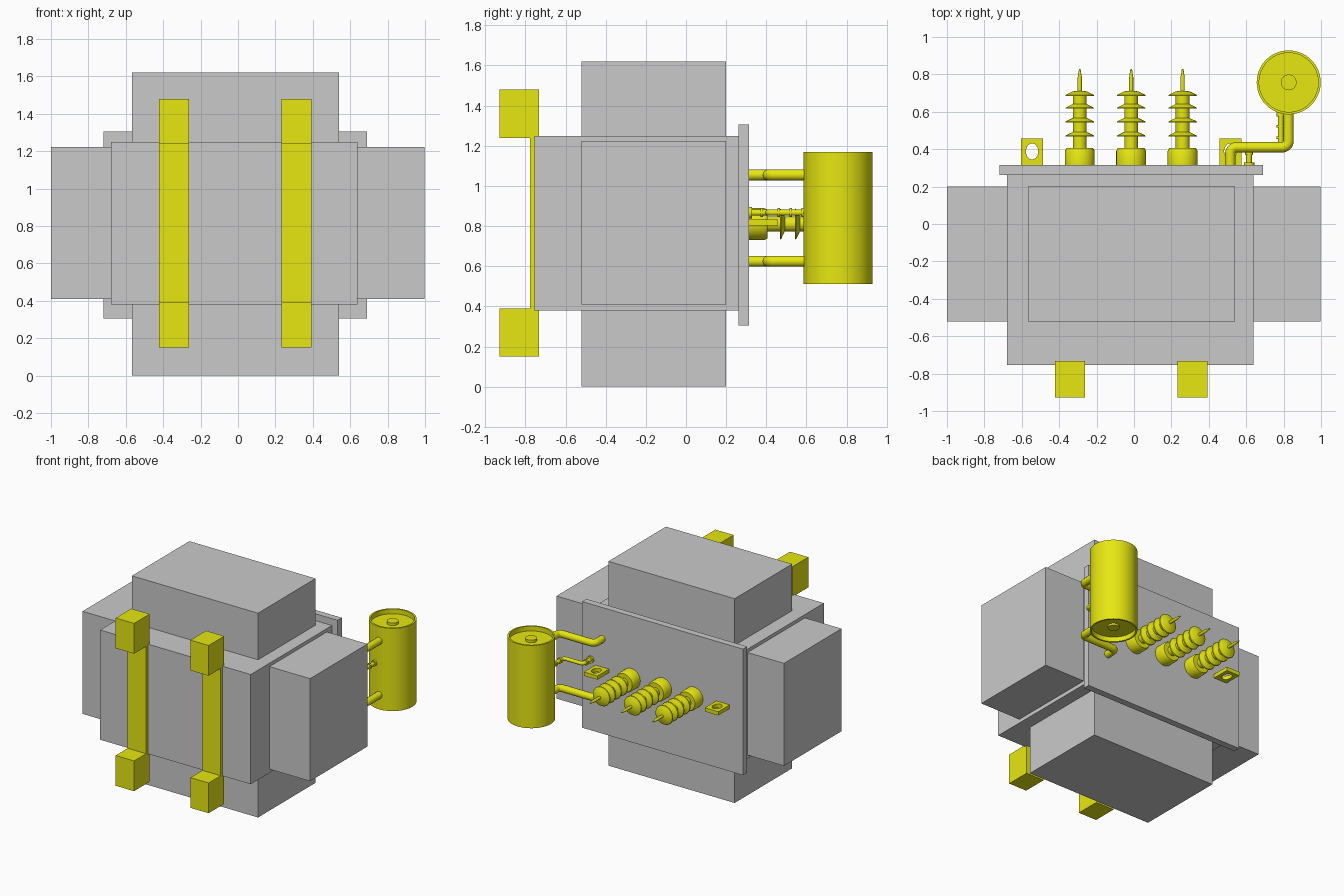
import bpy, bmesh, math
from mathutils import Vector, Matrix

if "Cube" in bpy.data.objects:
    bpy.data.objects.remove(bpy.data.objects["Cube"])


def material(name, rgb):
    m = bpy.data.materials.new(name)
    m.diffuse_color = (*rgb, 1)
    m.use_nodes = True
    m.node_tree.nodes["Principled BSDF"].inputs["Base Color"].default_value = m.diffuse_color
    return m


GREY = material("grey", (0.59, 0.59, 0.59))
YELLOW = material("yellow", (0.80, 0.80, 0.006))


def add_object(name, bm, mat, smooth=False):
    bmesh.ops.recalc_face_normals(bm, faces=bm.faces)
    me = bpy.data.meshes.new(name)
    bm.to_mesh(me)
    bm.free()
    me.materials.append(mat)
    ob = bpy.data.objects.new(name, me)
    bpy.context.collection.objects.link(ob)
    if smooth:
        smooth_object(ob)
    return ob


def smooth_object(ob):
    bpy.ops.object.select_all(action='DESELECT')
    ob.select_set(True)
    bpy.context.view_layer.objects.active = ob
    bpy.ops.object.shade_smooth_by_angle(angle=math.radians(35))


def box(name, x, y, z, mat):
    bm = bmesh.new()
    bmesh.ops.create_cube(bm, size=1)
    for v in bm.verts:
        v.co = [lo + (c + 0.5) * (hi - lo) for c, (lo, hi) in zip(v.co, (x, y, z))]
    return add_object(name, bm, mat)


def lathe(name, profile, origin, mat, along_y=False, sides=48):
    """Revolve (radius, height) points around z, or around y."""
    bm = bmesh.new()
    verts = [bm.verts.new((r, 0, h)) for r, h in profile]
    edges = [bm.edges.new(p) for p in zip(verts, verts[1:])]
    bmesh.ops.spin(bm, geom=verts + edges, axis=(0, 0, 1), cent=(0, 0, 0),
                   angle=math.tau, steps=sides)
    bmesh.ops.remove_doubles(bm, verts=bm.verts, dist=1e-5)
    if along_y:
        bm.transform(Matrix.Rotation(-math.pi / 2, 4, 'X'))
    bm.transform(Matrix.Translation(origin))
    return add_object(name, bm, mat, True)


def pipe(name, points, radius, bend, mat):
    """Round tube along a polyline with rounded corners."""
    pts = [Vector(p) for p in points]
    path = [pts[0]]
    for a, b, c in zip(pts, pts[1:], pts[2:]):
        u, w = (a - b).normalized() * bend, (c - b).normalized() * bend
        for i in range(9):
            t = i / 8 * math.pi / 2
            path.append(b + u * (1 - math.sin(t)) + w * (1 - math.cos(t)))
    path.append(pts[-1])
    cu = bpy.data.curves.new(name, 'CURVE')
    cu.dimensions = '3D'
    cu.bevel_depth = radius
    cu.bevel_resolution = 5
    cu.use_fill_caps = True
    sp = cu.splines.new('POLY')
    sp.points.add(len(path) - 1)
    for p, co in zip(sp.points, path):
        p.co = (*co, 1)
    cu.materials.append(mat)
    ob = bpy.data.objects.new(name, cu)
    bpy.context.collection.objects.link(ob)
    bpy.ops.object.select_all(action='DESELECT')
    ob.select_set(True)
    bpy.context.view_layer.objects.active = ob
    bpy.ops.object.convert(target='MESH')
    smooth_object(bpy.context.object)


# Tank, lid and the four radiator blocks
box("tank", (-0.68, 0.64), (-0.755, 0.265), (0.38, 1.25), GREY)
box("lid", (-0.72, 0.69), (0.262, 0.315), (0.305, 1.305), GREY)
box("left_radiator", (-1.0, -0.68), (-0.52, 0.20), (0.41, 1.223), GREY)
box("right_radiator", (0.64, 0.996), (-0.52, 0.20), (0.41, 1.223), GREY)
box("lower_radiator", (-0.567, 0.54), (-0.52, 0.20), (0.0, 0.38), GREY)
box("upper_radiator", (-0.567, 0.54), (-0.52, 0.20), (1.25, 1.62), GREY)

# Skid rails with end blocks
for i, x in enumerate([(-0.423, -0.262), (0.233, 0.392)]):
    box(f"skid_rail_{i}", x, (-0.778, -0.755), (0.38, 1.25), YELLOW)
    for j, z in enumerate([(0.15, 0.39), (1.24, 1.48)]):
        box(f"skid_block_{i}_{j}", x, (-0.928, -0.733), z, YELLOW)

# Insulator bushings: base cup, ribbed column, pointed terminal
profile = [(0, 0.315), (0.08, 0.315), (0.08, 0.39), (0.072, 0.405), (0.037, 0.405)]
for y in (0.468, 0.543, 0.617, 0.685):
    profile += [(0.037, y), (0.077, y), (0.074, y + 0.006), (0.037, y + 0.024)]
profile += [(0.011, 0.712), (0.011, 0.785), (0.004, 0.83), (0, 0.83)]
for i, x in enumerate((-0.29, -0.015, 0.26)):
    lathe(f"bushing_{i}", profile, (x, 0, 0.81), YELLOW, True, 32)

# Lifting lugs: plates with an oval hole, bridged from a square outline
for i, x in enumerate((-0.545, 0.515)):
    bm = bmesh.new()
    n = 32
    rings = []
    for z in (0.802, 0.832):
        outer, inner = [], []
        for k in range(n):
            c, s = math.cos(math.tau * k / n), math.sin(math.tau * k / n)
            q = max(abs(c), abs(s))
            outer.append(bm.verts.new((x + 0.059 * c / q, 0.386 + 0.072 * s / q, z)))
            inner.append(bm.verts.new((x + 0.033 * c, 0.388 + 0.043 * s, z)))
        rings.append((outer, inner))
    (o0, i0), (o1, i1) = rings
    for a, b in ((o0, i0), (i0, i1), (i1, o1), (o1, o0)):
        for k in range(n):
            m = (k + 1) % n
            bm.faces.new((a[k], a[m], b[m], b[k]))
    add_object(f"lifting_lug_{i}", bm, YELLOW)

# Conservator drum with recessed ends and centre caps
lathe("conservator_drum",
      [(0, 0.535), (0.042, 0.535), (0.042, 0.55), (0.158, 0.55), (0.158, 0.512),
       (0.171, 0.512), (0.171, 1.168), (0.158, 1.168), (0.158, 1.13),
       (0.042, 1.13), (0.042, 1.15), (0, 1.15)], (0.827, 0.757, 0), YELLOW, sides=64)

# Two large support pipes between lid and drum
for i, z in enumerate((0.625, 1.055)):
    pipe(f"support_pipe_{i}", [(0.515, 0.31, z), (0.515, 0.41, z),
                               (0.826, 0.41, z), (0.826, 0.60, z)], 0.028, 0.035, YELLOW)

# Small oil pipe with flanges
z = 0.867
pipe("oil_pipe", [(0.615, 0.31, z), (0.615, 0.41, z), (0.785, 0.41, z),
                  (0.785, 0.60, z)], 0.015, 0.025, YELLOW)
for i, (x, y, h, r) in enumerate([(0.615, 0.315, 0.014, 0.028), (0.615, 0.37, 0.014, 0.022),
                                  (0.785, 0.455, 0.014, 0.022), (0.785, 0.515, 0.014, 0.022),
                                  (0.785, 0.575, 0.02, 0.022)]):
    lathe(f"oil_pipe_flange_{i}", [(0, 0), (r, 0), (r, h), (0, h)], (x, y, z), YELLOW, True, 24)
